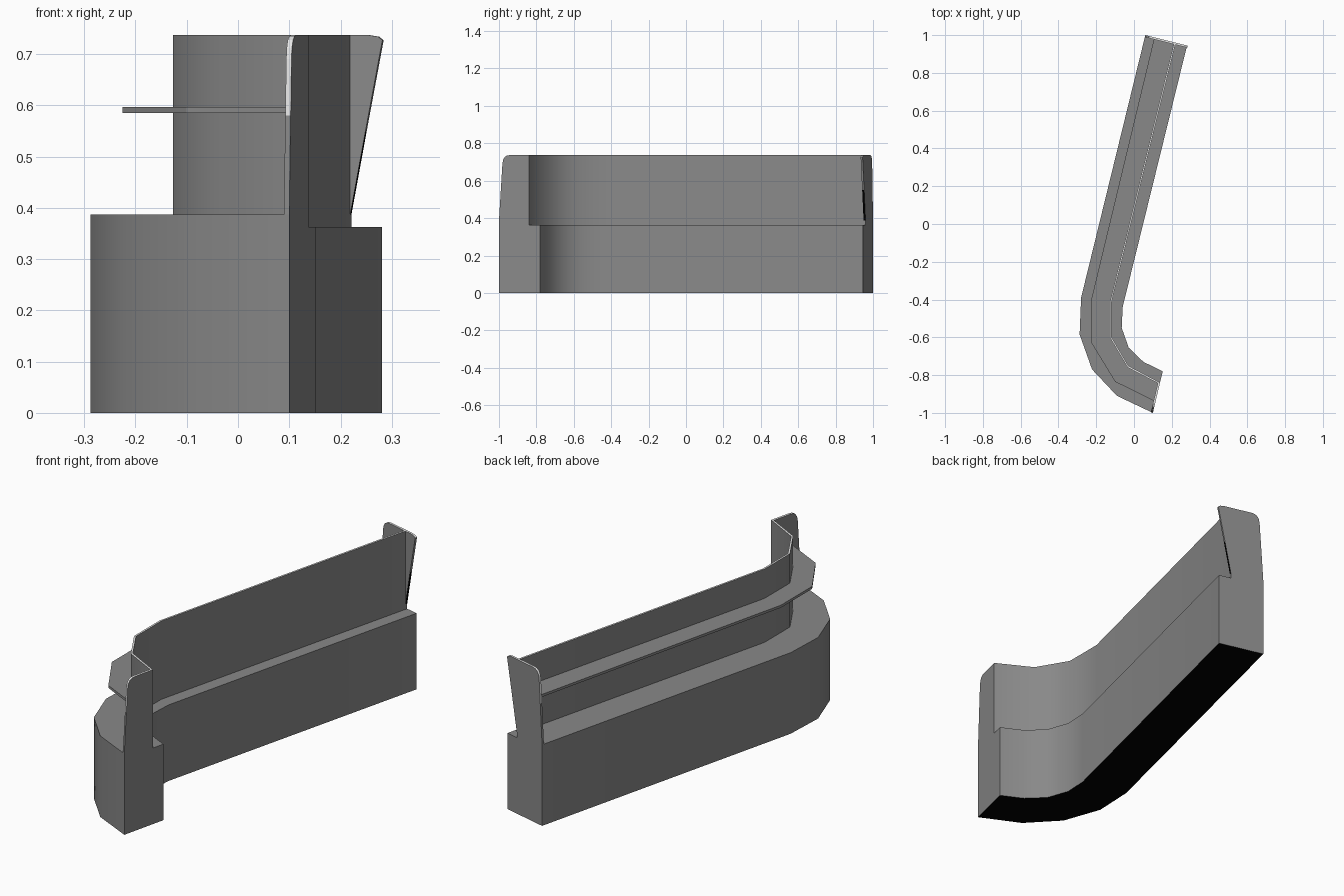
import bpy, bmesh, math
from mathutils import Vector

if "Cube" in bpy.data.objects:
    bpy.data.objects.remove(bpy.data.objects["Cube"])


def material(name, v):
    m = bpy.data.materials.new(name)
    m.diffuse_color = (v, v, v, 1)
    m.use_nodes = True
    m.node_tree.nodes["Principled BSDF"].inputs["Base Color"].default_value = m.diffuse_color
    return m


MATERIALS = [material("mid_grey", 0.25), material("light_edge", 0.8),
             material("black", 0.0)]


def solid(name, ring, offset, smooth=False, colour=lambda f: 0):
    """Extrude a ring of 3D points by offset; colour gives each face's material."""
    bm = bmesh.new()
    offset = Vector(offset)
    a = [bm.verts.new(p) for p in ring]
    b = [bm.verts.new(Vector(p) + offset) for p in ring]
    bm.faces.new(a)
    bm.faces.new(b[::-1])
    n = len(ring)
    for i in range(n):
        j = (i + 1) % n
        bm.faces.new((a[i], b[i], b[j], a[j]))
    bmesh.ops.recalc_face_normals(bm, faces=bm.faces)
    bm.normal_update()
    for f in bm.faces:
        f.smooth = smooth
        f.material_index = colour(f)
    me = bpy.data.meshes.new(name)
    bm.to_mesh(me)
    bm.free()
    if smooth:
        me.set_sharp_from_angle(angle=math.radians(38))
    for m in MATERIALS:
        me.materials.append(m)
    ob = bpy.data.objects.new(name, me)
    bpy.context.collection.objects.link(ob)
    return ob


def slab(name, left, right, z0, z1, **kw):
    """Band between two plan lines, from z0 to z1."""
    ring = [(x, y, z0) for x, y in left + right[::-1]]
    return solid(name, ring, (0, 0, z1 - z0), **kw)


def between(p, q, t):
    return (p[0] + (q[0] - p[0]) * t, p[1] + (q[1] - p[1]) * t)


# plan lines, from the far end to the near end
outer = [(0.06, 1.0), (-0.28, -0.39), (-0.288, -0.585), (-0.222, -0.77),
         (-0.09, -0.91), (0.10, -1.0)]
inner = [(0.281, 0.945), (-0.06, -0.44), (-0.065, -0.55), (-0.028, -0.655),
         (0.05, -0.73), (0.152, -0.78)]
far, near = (outer[0], inner[0]), (outer[-1], inner[-1])
wall_r = [between(*far, 0.73), (-0.118, -0.41), (-0.118, -0.60), (-0.03, -0.75),
          between(*near, 0.73)]
wall_l = [between(*far, 0.69), (-0.127, -0.41), (-0.127, -0.603), (-0.034, -0.76),
          between(*near, 0.69)]
shelf_l = [(0.107, 0.985), (-0.225, -0.395), (-0.225, -0.63), (-0.10, -0.835), (0.113, -0.94)]

# base with black underside, and its raised outer top
slab("base", outer, inner, 0, 0.363, smooth=True,
     colour=lambda f: 2 if f.normal.z < -0.5 else 0)
slab("base_raised_top", outer, wall_r, 0.363, 0.387, smooth=True)

# upright screen with light top edge, and shelf
slab("screen", wall_l, wall_r, 0.387, 0.737, smooth=True,
     colour=lambda f: 1 if f.normal.z > 0.5 else 0)
slab("shelf", shelf_l, wall_l, 0.585, 0.597)


# end panels standing on the base ends
def end_panel(name, start, end, inward, right_side):
    s, e = Vector((*start, 0)), Vector((*end, 0))
    d = (e - s).normalized()
    prof = [(0, 0.387), (0.012, 0.58), (0.019, 0.69), (0.023, 0.712),
            (0.032, 0.727), (0.045, 0.735), (0.062, 0.737)] + right_side
    side = Vector((d.y, -d.x, 0))

    def colour(f):
        c = f.calc_center_median()
        if abs(f.normal.dot(side)) > 0.6:
            return 0
        # the edge on the screen side is black, the top and outer edge light
        if f.normal.dot(d) > 0.9 and c.z < 0.58:
            return 2
        return 1 if c.z > 0.6 and f.normal.z > -0.1 else 0
    ring = [s + d * t + Vector((0, 0, z)) for t, z in prof]
    solid(name, ring, inward, colour=colour)


length_far = (Vector(far[1]) - Vector(far[0])).length
length_near = (Vector(near[1]) - Vector(near[0])).length
end_panel("far_end_panel", *far, (-0.0025, -0.0105, 0),
          [(0.203, 0.737), (0.222, 0.734), (0.231, 0.727), (0.197, 0.55),
           (0.73 * length_far, 0.387)])
end_panel("near_end_panel", *near, (-0.0105, 0.004, 0),
          [(0.73 * length_near, 0.737), (0.73 * length_near, 0.387)])
